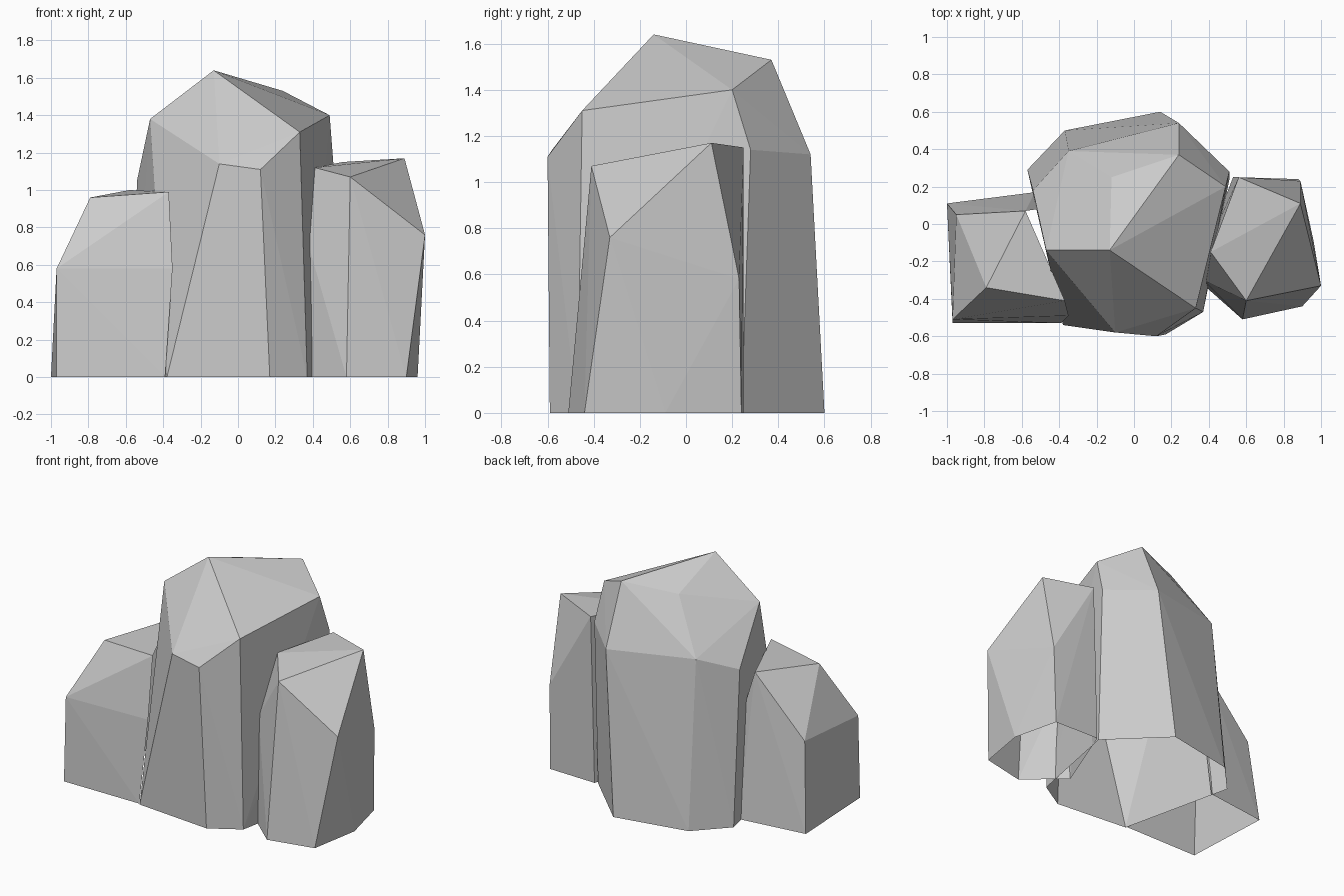
import bpy
import bmesh
from mathutils import Vector

# Remove only the default object
default_cube = bpy.data.objects.get("Cube")
if default_cube:
    bpy.data.objects.remove(default_cube, do_unlink=True)

# Single stone colour
stone = bpy.data.materials.new("stone_grey")
stone.use_nodes = True
stone_colour = (0.6, 0.6, 0.6, 1)
stone.diffuse_color = stone_colour
for node in stone.node_tree.nodes:
    if node.type == "BSDF_PRINCIPLED":
        node.inputs["Base Color"].default_value = stone_colour
        node.inputs["Roughness"].default_value = 0.9


def faceted_rock(name, foot, shoulder, crown, open_side=None):
    """Wrap a faceted shell round a ground outline, a shoulder ring and a crown.

    The shell has no underside; open_side also removes the faces that
    point that way, where the rock leans against its neighbour.
    """
    bm = bmesh.new()
    for x, y in foot:
        bm.verts.new((x, y, 0))
    for point in shoulder + crown:
        bm.verts.new(point)
    bmesh.ops.convex_hull(bm, input=bm.verts[:])

    # Drop anything the hull left inside
    loose = [v for v in bm.verts if not v.link_faces]
    bmesh.ops.delete(bm, geom=loose, context="VERTS")
    bmesh.ops.recalc_face_normals(bm, faces=bm.faces[:])
    bm.normal_update()

    # Open the underside and the hidden leaning side
    down = Vector((0, 0, -1))
    unwanted = [
        f for f in bm.faces
        if f.normal.dot(down) > 0.95
        or (open_side and f.normal.dot(Vector(open_side)) > 0.7)
    ]
    bmesh.ops.delete(bm, geom=unwanted, context="FACES")

    mesh = bpy.data.meshes.new(name)
    bm.to_mesh(mesh)
    bm.free()
    mesh.materials.append(stone)
    for polygon in mesh.polygons:
        polygon.use_smooth = False
    rock = bpy.data.objects.new(name, mesh)
    bpy.context.scene.collection.objects.link(rock)
    return rock


# Tall rock in the middle
faceted_rock(
    "central_rock",
    foot=[(-.38, -.54), (.17, -.59), (.37, -.47), (.51, .24),
          (.14, .6), (-.37, .5), (-.57, .29)],
    shoulder=[(-.1, -.58, 1.14), (.12, -.6, 1.11), (.51, .28, 1.14),
              (.24, .54, 1.12), (-.35, .39, 1.15), (-.54, .18, 1.05)],
    crown=[(-.13, -.14, 1.64), (-.47, -.14, 1.38), (.33, -.45, 1.31),
           (.49, .2, 1.4), (.24, .37, 1.53), (-.12, .25, 1.49)],
)

# Medium rock on the +x side
faceted_rock(
    "left_rock",
    foot=[(.58, -.51), (.9, -.44), (.96, -.09), (.88, .24),
          (.53, .25), (.32, -.28)],
    shoulder=[(1, -.33, .76), (.89, .23, .58), (.37, -.3, .73)],
    crown=[(.6, -.41, 1.07), (.41, -.15, 1.12), (.56, .25, 1.15),
           (.89, .11, 1.17)],
)

# Low rock on the -x side, open where it meets the tall one
faceted_rock(
    "right_rock",
    foot=[(-.97, -.53), (-.39, -.53), (-.53, .17), (-1, .11)],
    shoulder=[(-.97, -.51, .58), (-.35, -.49, .58), (-.51, .08, .76),
              (-.95, .05, .61)],
    crown=[(-.79, -.34, .96), (-.37, -.41, .99), (-.58, .07, 1)],
    open_side=(1, 0, 0),
)
